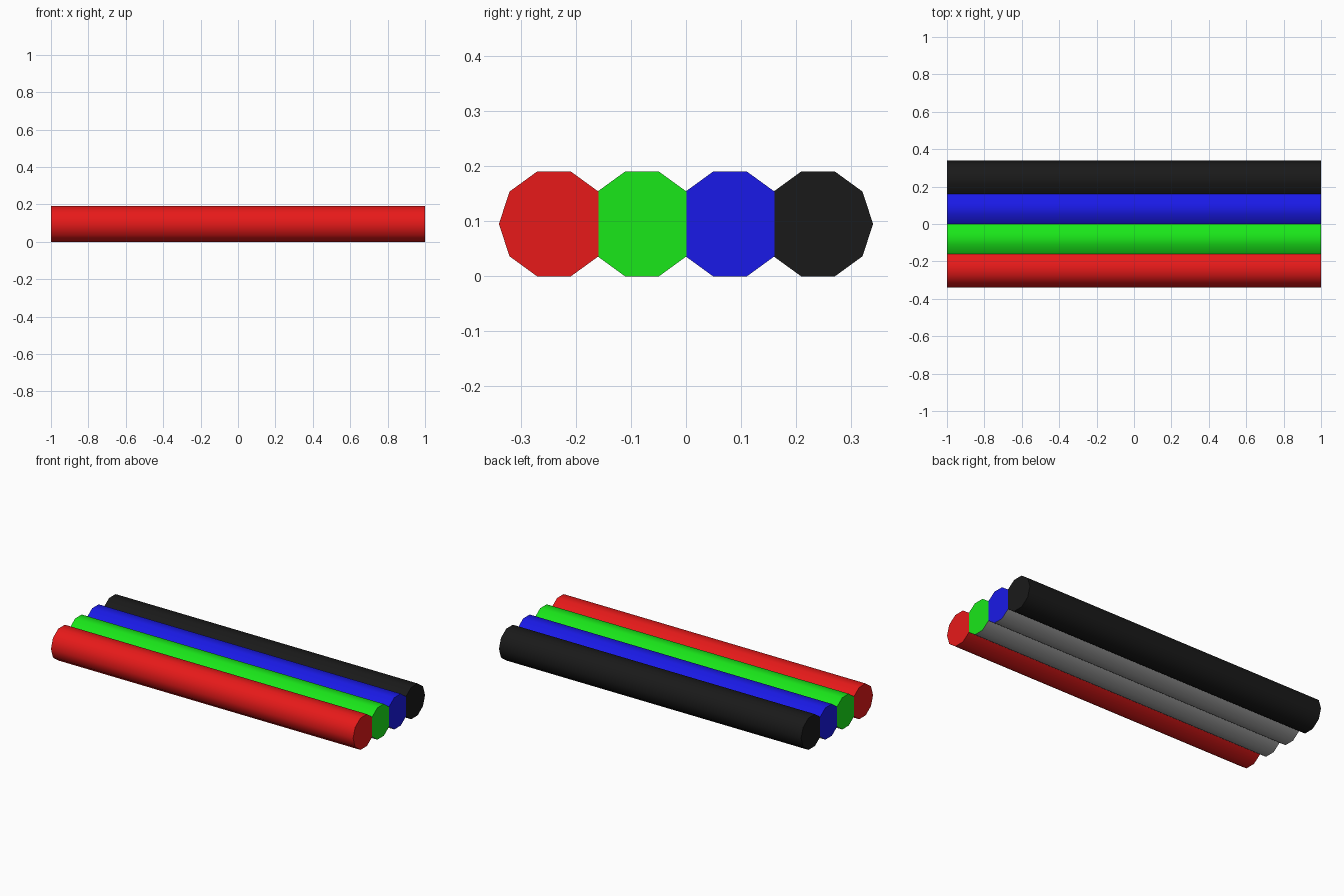
import bpy, math

if "Cube" in bpy.data.objects:
    bpy.data.objects.remove(bpy.data.objects["Cube"])

R, PITCH, LENGTH = 0.1, 0.16, 2.0
ZC = R * math.sin(math.radians(72))


def material(name, rgb):
    m = bpy.data.materials.new(name)
    m.diffuse_color = (*rgb, 1)
    m.use_nodes = True
    m.node_tree.nodes["Principled BSDF"].inputs["Base Color"].default_value = m.diffuse_color
    return m


bare = material("bare_underside", (0.4, 0.4, 0.4))


def strand(name, rgb, yc, open_left, open_right, grey_bottom):
    # ten-sided section; the point hidden inside a neighbour is dropped
    skip = ([0] if open_right else []) + ([5] if open_left else [])
    pts = [(yc + R * math.cos(math.tau * i / 10), ZC + R * math.sin(math.tau * i / 10))
           for i in range(10) if i not in skip]
    n = len(pts)
    verts = [(x, y, z) for x in (-LENGTH / 2, LENGTH / 2) for y, z in pts]
    faces = [tuple(reversed(range(n))), tuple(range(n, 2 * n))]
    grey = [False, False]
    for i in range(n):
        j = (i + 1) % n
        # leave out the wall shared with the next strand
        if abs(pts[i][0] - pts[j][0]) < 1e-5:
            continue
        faces.append((i, j, n + j, n + i))
        grey.append(grey_bottom and pts[i][1] + pts[j][1] < 2 * ZC - 0.01)
    me = bpy.data.meshes.new(name)
    me.from_pydata(verts, [], faces)
    me.materials.append(material(name + "_colour", rgb))
    me.materials.append(bare)
    for p, g in zip(me.polygons, grey):
        p.material_index = int(g)
    ob = bpy.data.objects.new(name, me)
    bpy.context.collection.objects.link(ob)
    bpy.context.view_layer.objects.active = ob
    ob.select_set(True)
    bpy.ops.object.shade_smooth_by_angle(angle=math.radians(40))
    ob.select_set(False)


# four fused strands, outer ones coloured all round
colours = [("red_strand", (0.8, 0.01, 0.01)), ("green_strand", (0.01, 0.8, 0.01)),
           ("blue_strand", (0.01, 0.01, 0.8)), ("black_strand", (0.01, 0.01, 0.01))]
for k, (name, rgb) in enumerate(colours):
    strand(name, rgb, (k - 1.5) * PITCH, k > 0, k < 3, k in (1, 2))
